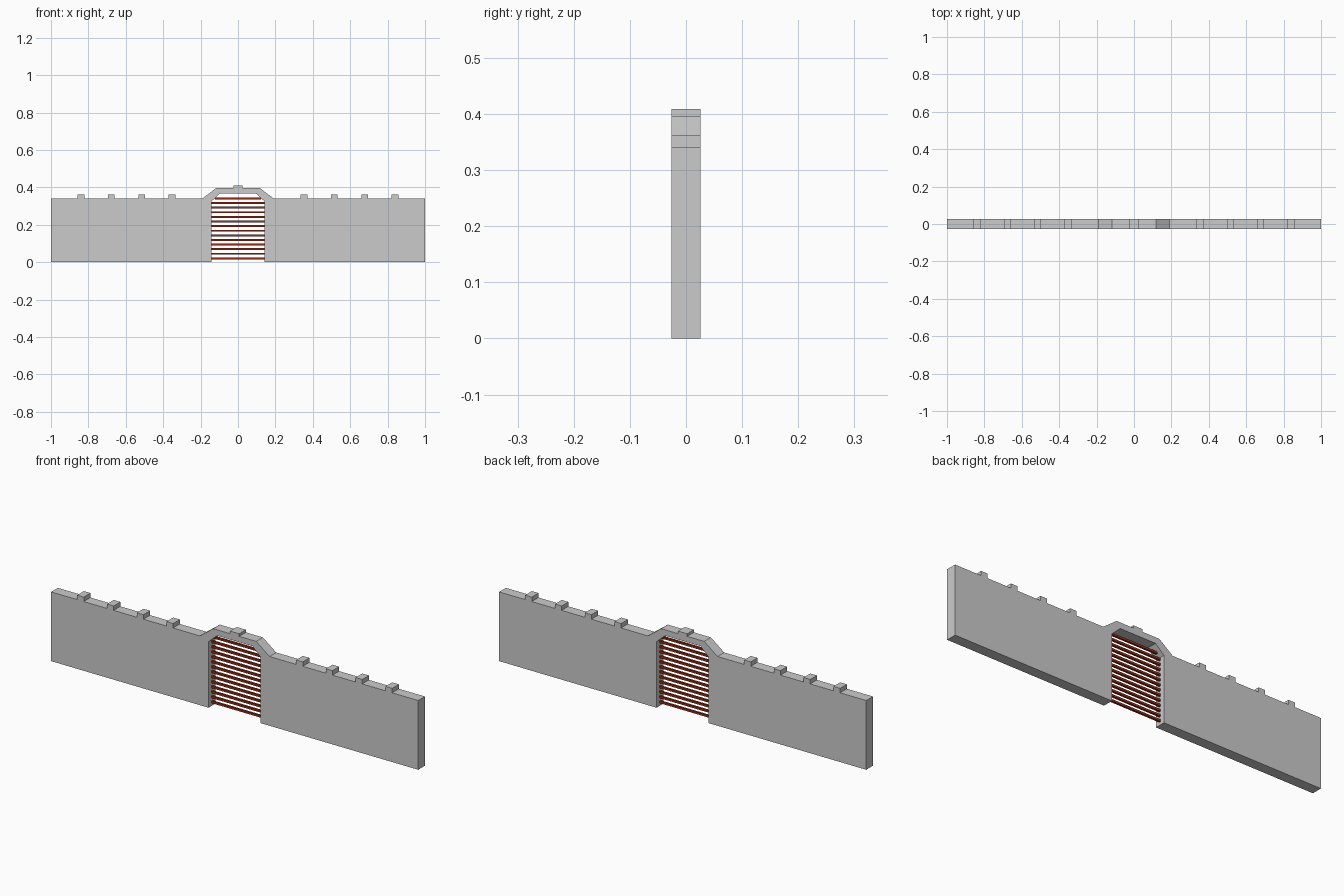
import bpy, bmesh

if "Cube" in bpy.data.objects:
    bpy.data.objects.remove(bpy.data.objects["Cube"])

D = 0.026  # half thickness of the wall


def finish(name, bm):
    bmesh.ops.recalc_face_normals(bm, faces=bm.faces)
    me = bpy.data.meshes.new(name)
    bm.to_mesh(me)
    bm.free()
    ob = bpy.data.objects.new(name, me)
    bpy.context.collection.objects.link(ob)
    return ob


def extrude(name, pts, half):
    """Extrude an x-z outline through the wall thickness."""
    bm = bmesh.new()
    face = bm.faces.new([bm.verts.new((x, -half, z)) for x, z in pts])
    geo = bmesh.ops.extrude_face_region(bm, geom=[face])["geom"]
    verts = [g for g in geo if isinstance(g, bmesh.types.BMVert)]
    bmesh.ops.translate(bm, verts=verts, vec=(0, 2 * half, 0))
    return finish(name, bm)


# Half outline from the outer foot to the middle merlon, then down the gateway
outer = [(1, 0), (1, 0.341)]
for c in (0.84, 0.677, 0.515, 0.353):
    outer += [(c + 0.018, 0.341), (c + 0.018, 0.363), (c - 0.018, 0.363), (c - 0.018, 0.341)]
outer += [(0.19, 0.341), (0.117, 0.396), (0.025, 0.396), (0.025, 0.409)]
inner = [(0.096, 0.367), (0.142, 0.325), (0.142, 0)]


def flip(pts):
    return [(-x, z) for x, z in reversed(pts)]


# Wall with crenellations and chamfered gate arch
extrude("castle_wall", outer + flip(outer) + flip(inner) + inner, D)

# Red horizontal gate bars
red = bpy.data.materials.new("gate_red")
red.diffuse_color = (0.3, 0.03, 0.01, 1)
red.use_nodes = True
red.node_tree.nodes["Principled BSDF"].inputs["Base Color"].default_value = red.diffuse_color
for i in range(15):
    z = 0.02 + 0.0247 * i
    if z > 0.36:
        break
    w = 0.142 if z < 0.325 else 0.142 - (z - 0.325) * 1.1
    h = 0.005
    bar = extrude(f"gate_bar_{i + 1}", [(-w, z - h), (w, z - h), (w, z + h), (-w, z + h)], 0.005)
    bar.data.materials.append(red)
